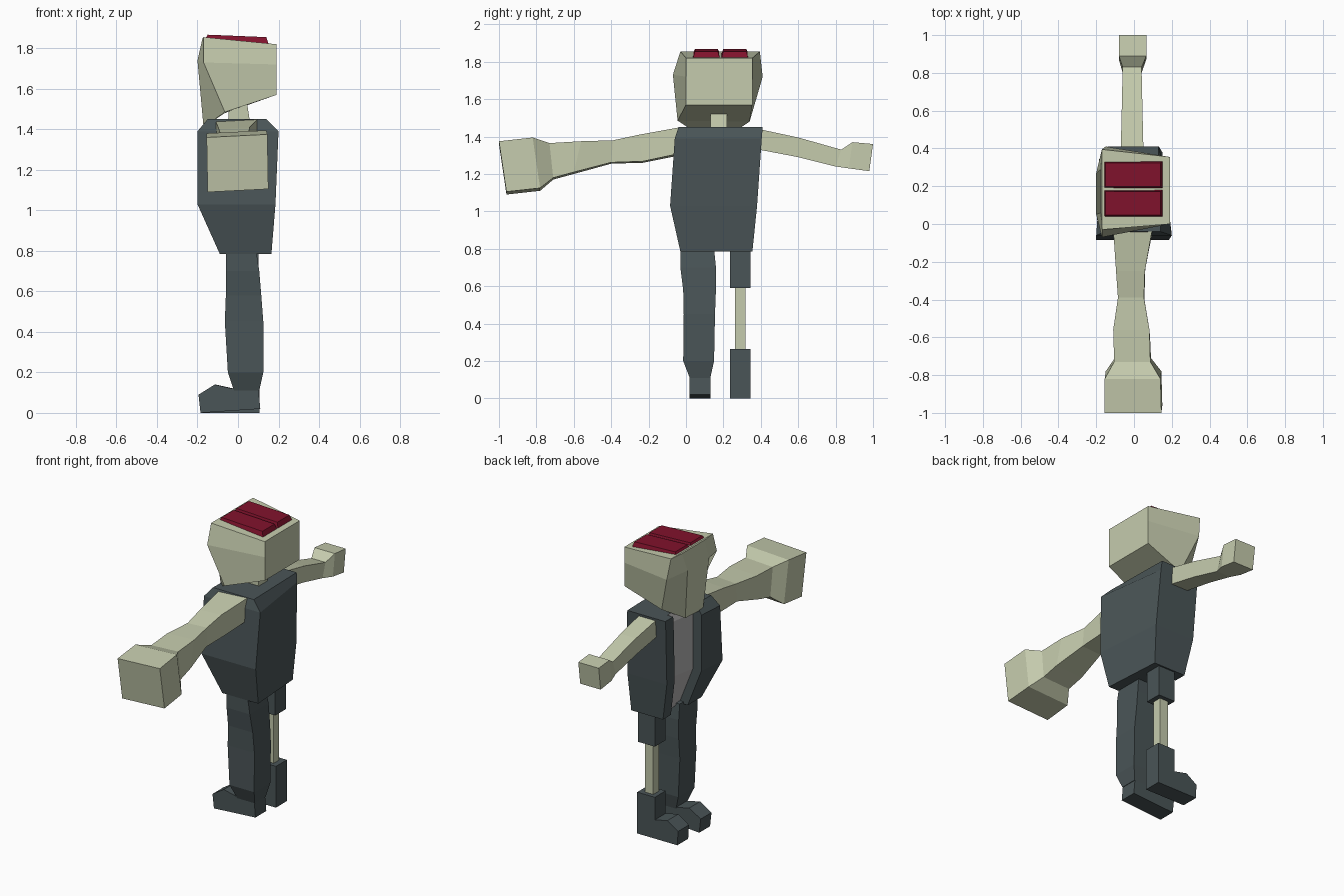
import bpy, bmesh


def material(name, rgb):
    m = bpy.data.materials.new(name)
    m.diffuse_color = (*rgb, 1)
    return m


SKIN = material("pale green skin", (0.56, 0.60, 0.42))
CLOTH = material("dark slate cloth", (0.068, 0.09, 0.095))
RED = material("dark red", (0.22, 0.006, 0.025))
GREY = material("grey shirt", (0.45, 0.44, 0.44))


def loft(name, rings, mats):
    """Skin a list of equal-length rings of points and cap both ends."""
    bm = bmesh.new()
    vs = [[bm.verts.new(p) for p in r] for r in rings]
    n = len(rings[0])
    for a, b in zip(vs, vs[1:]):
        for i in range(n):
            f = bm.faces.new((a[i], a[(i + 1) % n], b[(i + 1) % n], b[i]))
            # the back of the open front (edge 6) shows the shirt
            f.material_index = 1 if len(mats) > 1 and i == 6 else 0
    bm.faces.new(vs[0])
    bm.faces.new(vs[-1])
    bmesh.ops.recalc_face_normals(bm, faces=bm.faces)
    me = bpy.data.meshes.new(name)
    bm.to_mesh(me)
    bm.free()
    for m in mats:
        me.materials.append(m)
    ob = bpy.data.objects.new(name, me)
    bpy.context.collection.objects.link(ob)
    return ob


def column(name, rows, mat):
    """Upright limb: rows of z, x0, x1, y0, y1."""
    return loft(name, [[(a, c, z), (b, c, z), (b, d, z), (a, d, z)]
                       for z, a, b, c, d in rows], [mat])


def arm(name, rows, tilt=0.0):
    """Sideways limb: rows of y at top, y at bottom, z at bottom, z at top, x0, x1."""
    return loft(name, [[(a + tilt * (b - a) / 3, yb, zb), (b, yb, zb + tilt * (b - a)),
                        (b - tilt * (b - a) / 3, yt, zt), (a, yt, zt - tilt * (b - a))]
                       for yt, yb, zb, zt, a, b in rows], [SKIN])


def extrude_y(name, profile, y0, y1, mat):
    return loft(name, [[(x, y, z) for x, z in profile] for y in (y0, y1)], [mat])


# open jacket with the shirt showing in a shallow front gap
def jacket_ring(z, f0, b0, f1, b1, y0, y1):
    ya, yb = 0.11, y1 - 0.08
    fa = f0 + (f1 - f0) * 0.2
    return [(fa, ya, z), (f0, y0, z), (b0, y0, z), (b1, y1, z),
            (f1, y1, z), (f1, yb, z), (f1 + 0.04, yb, z), (fa + 0.06, ya, z)]


loft("jacket", [jacket_ring(1.45, -0.15, 0.14, -0.14, 0.13, -0.04, 0.41),
                jacket_ring(1.39, -0.20, 0.20, -0.14, 0.135, -0.06, 0.405),
                jacket_ring(1.03, -0.20, 0.185, -0.13, 0.15, -0.085, 0.38),
                jacket_ring(0.785, -0.09, 0.165, -0.085, 0.14, -0.03, 0.355)],
     [CLOTH, GREY])

# large and small arms, shoulder to fist
arm("large_arm", [(-0.03, -0.03, 1.30, 1.45, -0.11, 0.10),
                  (-0.25, -0.23, 1.26, 1.41, -0.095, 0.06),
                  (-0.39, -0.40, 1.255, 1.38, -0.085, 0.055),
                  (-0.56, -0.60, 1.20, 1.375, -0.11, 0.085),
                  (-0.73, -0.71, 1.17, 1.365, -0.105, 0.09),
                  (-0.82, -0.78, 1.11, 1.395, -0.155, 0.145),
                  (-1.00, -0.96, 1.09, 1.375, -0.155, 0.15)], 0.05)
arm("small_arm", [(0.39, 0.39, 1.33, 1.44, -0.07, 0.05),
                  (0.60, 0.60, 1.29, 1.395, -0.065, 0.045),
                  (0.83, 0.80, 1.24, 1.33, -0.06, 0.04),
                  (0.89, 0.87, 1.23, 1.37, -0.08, 0.065),
                  (1.00, 0.98, 1.215, 1.36, -0.08, 0.065)])

# thick leg and its shoe
column("thick_leg", [(0.80, -0.06, 0.09, -0.03, 0.15),
                     (0.70, -0.06, 0.105, -0.03, 0.16),
                     (0.58, -0.06, 0.115, -0.015, 0.16),
                     (0.45, -0.065, 0.125, -0.012, 0.155),
                     (0.20, -0.05, 0.125, -0.015, 0.15),
                     (0.11, -0.02, 0.105, 0.02, 0.13)], CLOTH)
extrude_y("thick_leg_shoe", [(-0.185, 0), (0.11, 0.02), (0.10, 0.13), (-0.03, 0.12),
                             (-0.115, 0.14), (-0.195, 0.09)], 0.02, 0.13, CLOTH)

# thin leg: torn trouser, bare bone, boot
column("torn_trouser", [(0.80, -0.02, 0.10, 0.235, 0.345),
                        (0.59, -0.02, 0.10, 0.235, 0.345)], CLOTH)
column("leg_bone", [(0.62, 0.01, 0.07, 0.262, 0.318),
                    (0.24, 0.01, 0.07, 0.262, 0.318)], SKIN)
extrude_y("boot", [(-0.18, 0), (0.105, 0), (0.105, 0.265), (-0.02, 0.265),
                   (-0.02, 0.12), (-0.11, 0.14), (-0.185, 0.09)], 0.235, 0.345, CLOTH)

# neck
column("neck", [(1.43, -0.05, 0.06, 0.13, 0.22), (1.56, -0.04, 0.04, 0.13, 0.22)], SKIN)

# head: back of skull, cheek line, then the projecting face and chin
loft("head", [
    [(0.19, 0, 1.82), (0.19, 0.355, 1.82), (0.19, 0.355, 1.72),
     (0.19, 0.355, 1.57), (0.19, 0, 1.57), (0.19, 0, 1.72)],
    [(-0.17, -0.03, 1.855), (-0.17, 0.395, 1.855), (-0.15, 0.41, 1.72),
     (-0.065, 0.34, 1.48), (-0.065, -0.045, 1.485), (-0.17, -0.07, 1.73)],
    [(-0.175, 0.06, 1.85), (-0.175, 0.29, 1.85), (-0.20, 0.27, 1.74),
     (-0.17, 0.25, 1.42), (-0.17, 0.07, 1.41), (-0.20, 0.05, 1.74)]], [SKIN])

# two halves of the exposed brain, tapered and following the slope of the skull
for side, y0, y1 in (("left", 0.035, 0.183), ("right", 0.187, 0.335)):
    lower = [(-0.165, y0, 1.84), (0.155, y0, 1.81), (0.155, y1, 1.81), (-0.165, y1, 1.84)]
    upper = [(-0.15, y0 + 0.012, 1.867), (0.14, y0 + 0.012, 1.855),
             (0.14, y1 - 0.012, 1.855), (-0.15, y1 - 0.012, 1.867)]
    loft("brain_" + side, [lower, upper], [RED])
